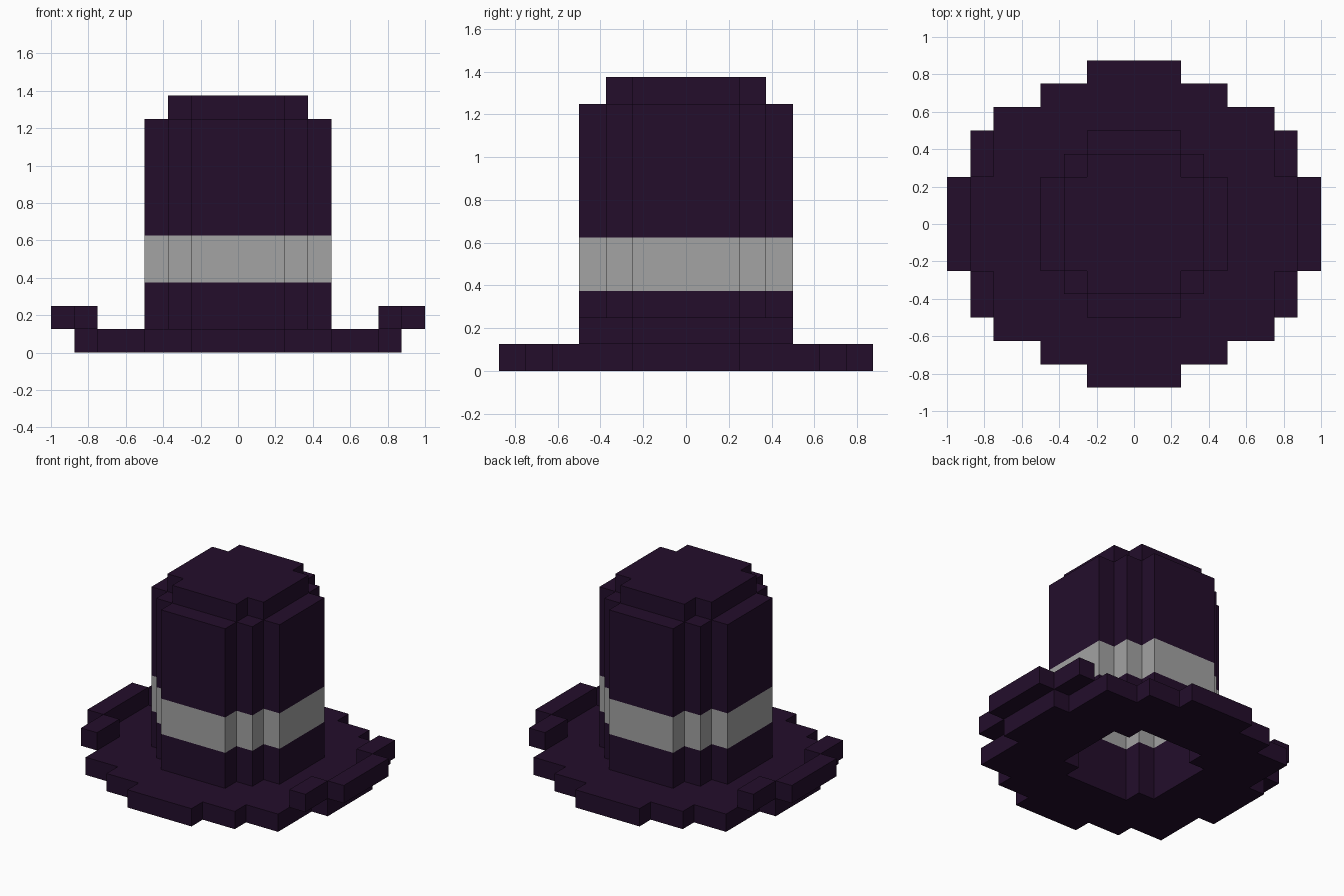
import bpy, bmesh
from mathutils import Vector

cube = bpy.data.objects.get("Cube")
if cube:
    bpy.data.objects.remove(cube, do_unlink=True)

U = 0.125  # one block


def material(name, rgb):
    m = bpy.data.materials.new(name)
    m.use_nodes = True
    m.diffuse_color = (*rgb, 1)
    bsdf = m.node_tree.nodes["Principled BSDF"]
    bsdf.inputs["Base Color"].default_value = (*rgb, 1)
    bsdf.inputs["Roughness"].default_value = 0.9
    return m


FELT = material("dark purple felt", (0.0168, 0.0042, 0.0242))
BAND = material("grey band", (0.366, 0.366, 0.366))


def finish(name, bm, mats=(FELT,)):
    bmesh.ops.recalc_face_normals(bm, faces=bm.faces)
    me = bpy.data.meshes.new(name)
    bm.to_mesh(me)
    bm.free()
    for m in mats:
        me.materials.append(m)
    ob = bpy.data.objects.new(name, me)
    bpy.context.collection.objects.link(ob)
    return ob


def stepped_outline(quarter):
    """Mirror the first-quadrant stair points into a closed outline."""
    q = list(quarter)
    r = q[::-1]
    return (q + [(-x, y) for x, y in r] + [(-x, -y) for x, y in q]
            + [(x, -y) for x, y in r])


def prism(name, loops, z0, z1):
    """Extrude a flat shape; a second loop cuts a hole."""
    bm = bmesh.new()
    edges = []
    for loop in loops:
        vs = [bm.verts.new((x * U, y * U, z0 * U)) for x, y in loop]
        edges += [bm.edges.new((vs[i - 1], vs[i])) for i in range(len(vs))]
    bmesh.ops.triangle_fill(bm, use_beauty=True, edges=edges, normal=(0, 0, 1))
    res = bmesh.ops.extrude_face_region(bm, geom=bm.faces[:], use_keep_orig=True)
    top = [g for g in res["geom"] if isinstance(g, bmesh.types.BMVert)]
    bmesh.ops.translate(bm, verts=top, vec=(0, 0, (z1 - z0) * U))
    return finish(name, bm)


def add_box(bm, x0, x1, y0, y1, z0, z1):
    vs = bmesh.ops.create_cube(bm, size=1)["verts"]
    for v in vs:
        v.co = Vector(((x0 if v.co.x < 0 else x1) * U,
                       (y0 if v.co.y < 0 else y1) * U,
                       (z0 if v.co.z < 0 else z1) * U))


# Outlines in blocks, first quadrant only
inner = stepped_outline([(3, 2), (2, 2), (2, 3)])
brim_edge = stepped_outline([(7, 2), (6, 2), (6, 5), (4, 5), (4, 6), (2, 6), (2, 7)])

# Flat brim with the head opening, and the lid closing the crown
prism("brim", [brim_edge, inner], 0, 1)
prism("crown_top", [inner], 10, 11)

# Upturned brim sides
for side, s in (("left", 1), ("right", -1)):
    bm = bmesh.new()
    for a, b, y0, y1 in ((7, 8, -2, 2), (6, 7, 2, 4), (6, 7, -4, -2)):
        add_box(bm, *sorted((a * s, b * s)), y0, y1, 1, 2)
    finish(side + "_brim_curl", bm)

# Hollow crown: four wall panels and four corner posts
bm = bmesh.new()
for s in (1, -1):
    a, b = sorted((3 * s, 4 * s))
    add_box(bm, a, b, -2, 2, 1, 10)
    add_box(bm, -2, 2, a, b, 1, 10)
    for t in (1, -1):
        add_box(bm, *sorted((2 * s, 3 * s)), *sorted((2 * t, 3 * t)), 1, 10)

# Cut the walls at the band edges and colour the band by height
for z in (3, 5):
    bmesh.ops.bisect_plane(bm, geom=bm.verts[:] + bm.edges[:] + bm.faces[:],
                           plane_co=(0, 0, z * U), plane_no=(0, 0, 1))
for f in bm.faces:
    f.material_index = int(3 * U < f.calc_center_median().z < 5 * U)
finish("crown", bm, (FELT, BAND))
